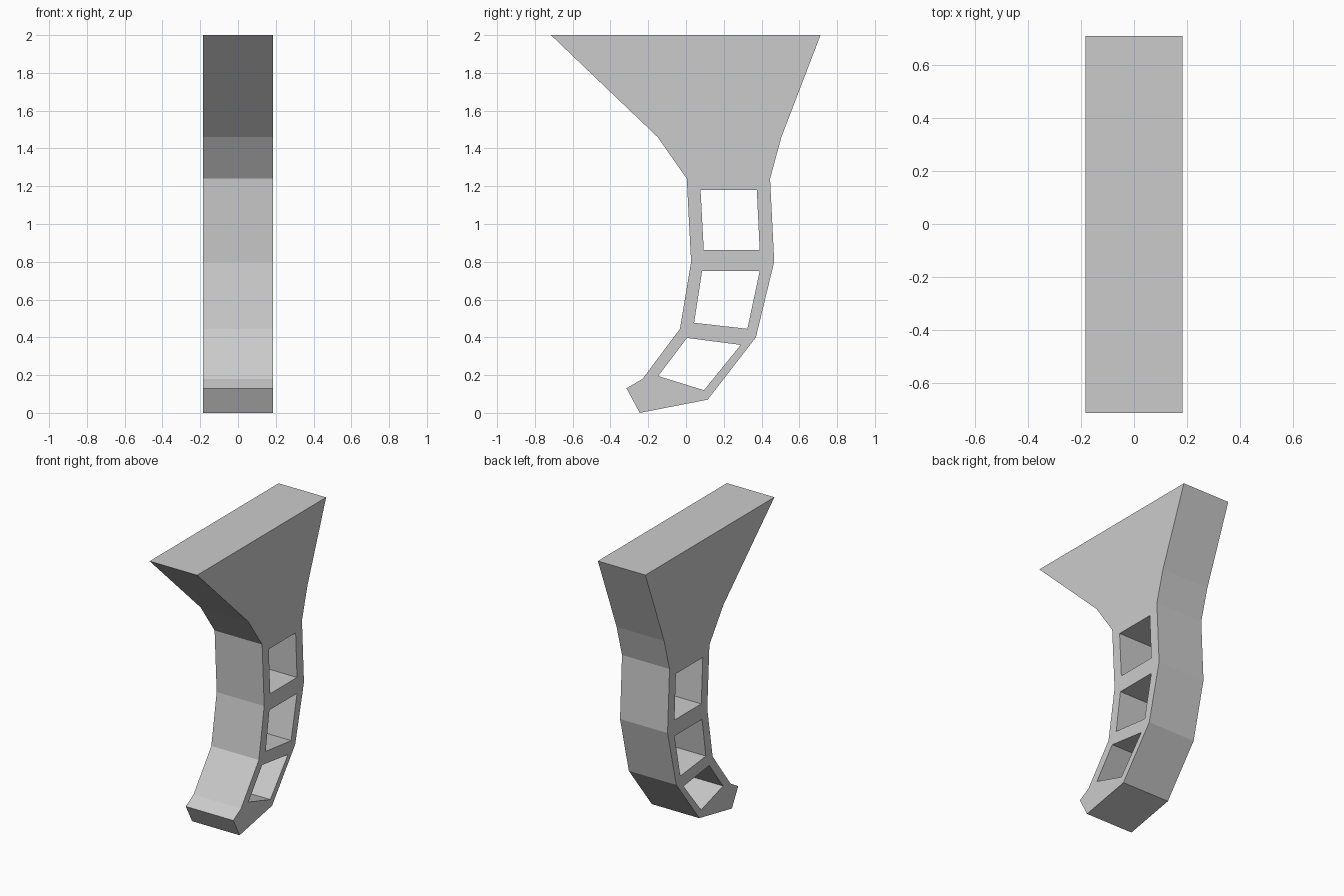
import bpy, bmesh

if "Cube" in bpy.data.objects:
    bpy.data.objects.remove(bpy.data.objects["Cube"])

HALF_WIDTH = 0.184

# Side outline (y, z)
outline = [(-0.715, 2), (0.712, 2), (0.505, 1.46), (0.445, 1.24), (0.467, 0.8),
           (0.37, 0.4), (0.115, 0.07), (-0.245, 0), (-0.315, 0.13),
           (-0.23, 0.18), (-0.032, 0.445), (0.027, 0.8), (0.004, 1.24), (-0.15, 1.46)]

# Three windows through the curved shaft
windows = [
    [(0.077, 1.18), (0.375, 1.18), (0.39, 0.862), (0.094, 0.862)],
    [(0.085, 0.75), (0.39, 0.75), (0.325, 0.445), (0.043, 0.477)],
    [(0.005, 0.397), (0.29, 0.36), (0.095, 0.12), (-0.147, 0.195)],
]


def add_loop(bm, points):
    verts = [bm.verts.new((-HALF_WIDTH, y, z)) for y, z in points]
    return [bm.edges.new((v, verts[(i + 1) % len(verts)])) for i, v in enumerate(verts)]


# Fill the pierced profile and extrude it across the width
bm = bmesh.new()
edges = []
for loop in [outline] + windows:
    edges += add_loop(bm, loop)
bmesh.ops.triangle_fill(bm, edges=edges, use_beauty=True, use_dissolve=False, normal=(1, 0, 0))
result = bmesh.ops.extrude_face_region(bm, geom=bm.faces[:])
top = [g for g in result["geom"] if isinstance(g, bmesh.types.BMVert)]
bmesh.ops.translate(bm, verts=top, vec=(2 * HALF_WIDTH, 0, 0))
bmesh.ops.recalc_face_normals(bm, faces=bm.faces[:])

mesh = bpy.data.meshes.new("bracket")
bm.to_mesh(mesh)
bm.free()
bpy.context.collection.objects.link(bpy.data.objects.new("curved_bracket", mesh))
